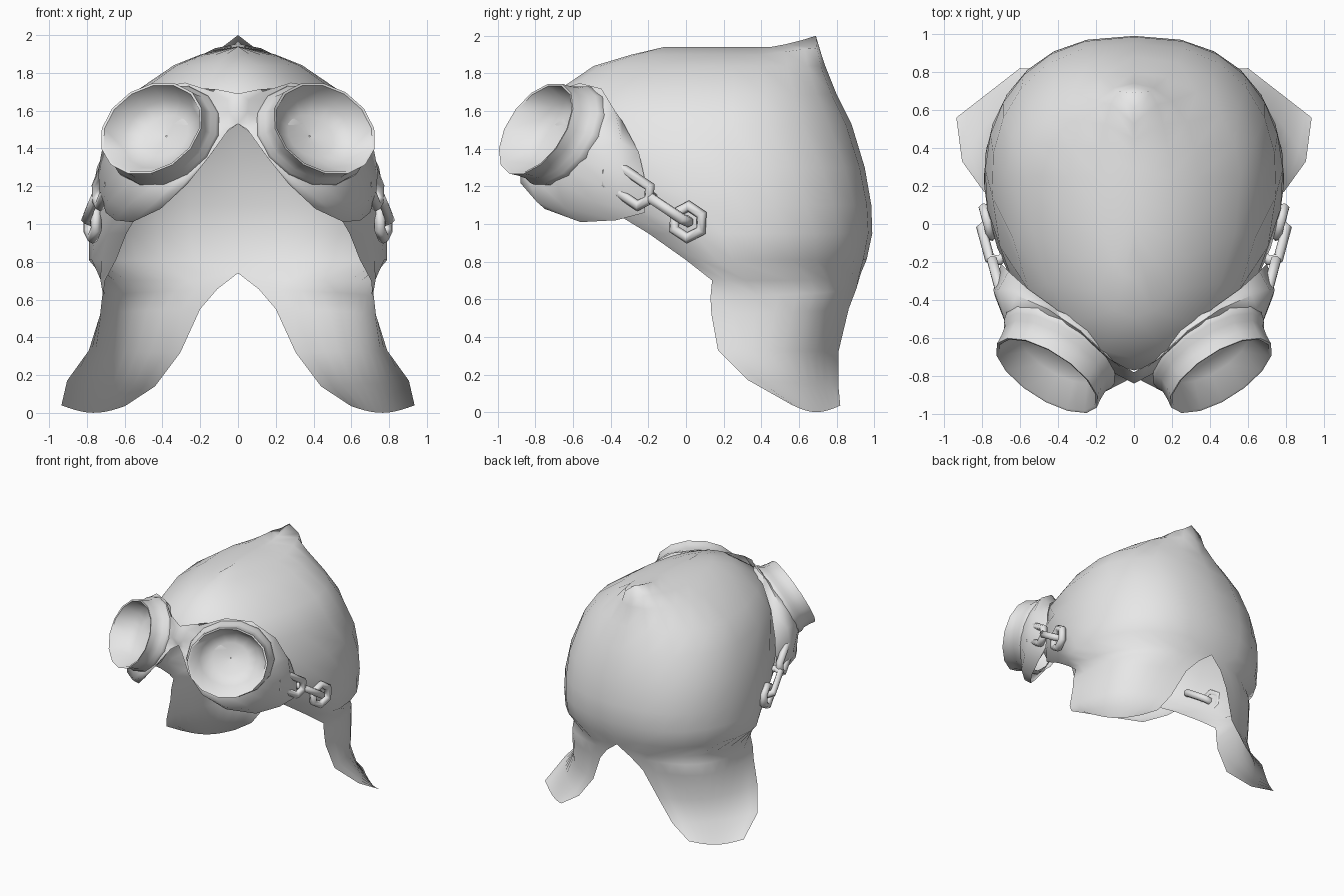
import bpy, bmesh, math
from mathutils import Vector

cube = bpy.data.objects.get("Cube")
if cube:
    bpy.data.objects.remove(cube, do_unlink=True)

grey = bpy.data.materials.new("plain grey")
grey.use_nodes = True
grey.diffuse_color = (0.8, 0.8, 0.8, 1)
grey.node_tree.nodes["Principled BSDF"].inputs["Base Color"].default_value = grey.diffuse_color


def finish(name, bm, angle=60):
    """Turn a +x half into a mirrored, smooth-shaded object."""
    mesh = bpy.data.meshes.new(name)
    bm.to_mesh(mesh)
    bm.free()
    obj = bpy.data.objects.new(name, mesh)
    bpy.context.collection.objects.link(obj)
    mesh.materials.append(grey)
    bpy.ops.object.select_all(action='DESELECT')
    obj.select_set(True)
    bpy.context.view_layer.objects.active = obj
    bpy.ops.object.shade_smooth_by_angle(angle=math.radians(angle))
    mirror = obj.modifiers.new("mirror", 'MIRROR')
    mirror.merge_threshold = 0.002


def loft(rows, closed=False):
    """Skin a list of equally long point rows."""
    bm = bmesh.new()
    grid = [[bm.verts.new(p) for p in row] for row in rows]
    count = len(rows[0])
    for upper, lower in zip(grid, grid[1:]):
        for j in range(count if closed else count - 1):
            k = (j + 1) % count
            bm.faces.new((upper[j], lower[j], lower[k], upper[k]))
    return bm


# Cap: crown ridge, dome rings down to the neck, then the flap rows
COLS = 10
MID_Y = 0.25
crown = [Vector((0, -0.12 + 0.81 * j / COLS, 1.94)) for j in range(COLS + 1)]
for j, lift in ((8, 0.015), (9, 0.035), (10, 0.06)):
    crown[j].z += lift
rows = [crown]
# height, half width, front reach, back reach, start angle, roundness
dome = [
    (1.90, 0.19, 0.54, 0.47, 0, 1.0), (1.84, 0.34, 0.74, 0.49, 0, 1.0),
    (1.69, 0.56, 0.96, 0.55, 0, 1.0), (1.53, 0.67, 1.02, 0.63, 0, 0.9),
    (1.30, 0.75, 0.98, 0.70, 20, 0.8), (1.10, 0.785, 0.85, 0.735, 35, 0.8),
    (0.95, 0.79, 0.625, 0.74, 44, 0.8), (0.81, 0.79, 0.40, 0.71, 51, 0.8),
    (0.70, 0.73, 0.43, 0.68, 75, 1.0),
]
for z, width, front, back, start, power in dome:
    row = []
    for j in range(COLS + 1):
        a = math.radians(start + (180 - start) * j / COLS)
        s, c = max(0, math.sin(a)), math.cos(a)
        reach = front if c > 0 else back
        row.append(Vector((width * s ** power, MID_Y - reach * c, z)))
    rows.append(row)
# broaden the foot of the peak
for j, lift, spread in ((7, 0.015, 1.0), (8, 0.03, 1.1), (9, 0.035, 1.45)):
    rows[1][j].z += lift
    rows[1][j].x *= spread
rows[-1][-1].z = 0.74
rows[-1][-2].z = 0.72

# front edge, back edge, outward bulge, dip
flap = [
    ((0.72, 0.13, 0.61), (0.11, 0.905, 0.655), 0.24, 0.0),
    ((0.73, 0.135, 0.52), (0.20, 0.865, 0.55), 0.21, 0.0),
    ((0.79, 0.17, 0.33), (0.305, 0.81, 0.32), 0.14, 0.0),
    ((0.905, 0.33, 0.17), (0.44, 0.81, 0.14), 0.05, 0.0),
    ((0.935, 0.56, 0.04), (0.60, 0.82, 0.035), 0.0, 0.037),
]
for fore, aft, bulge, dip in flap:
    row = []
    for j in range(COLS + 1):
        t = j / COLS
        push = Vector((0.73 * bulge, 0.68 * bulge, -dip)) * math.sin(math.pi * t)
        row.append(Vector(fore).lerp(Vector(aft), t) + push)
    rows.append(row)
finish("cap_with_flaps", loft(rows), 75)

# Goggle cups: slanted oval rings from the bowl, over the rim, to the collar
SQUASH = 0.88
axis = Vector((0.48, -0.75, 0.45)).normalized()
rim_centre = Vector((0.457, -0.795, 1.505))
collar_centre = Vector((0.39, -0.66, 1.47))
side = -axis.cross(Vector((0, 0, 1))).normalized()
rise = axis.cross(side).normalized()
rise *= math.copysign(1, rise.z)


def ring(t, radius, count=14):
    centre = rim_centre.lerp(collar_centre, t)
    return [centre + radius * (side * math.cos(a) + SQUASH * rise * math.sin(a))
            for a in (2 * math.pi * i / count for i in range(count))]


cup_profile = [(1.15, 0.004), (1.08, 0.14), (0.8, 0.235), (0.0, 0.297), (-0.02, 0.312),
               (0.3, 0.310), (0.65, 0.315), (0.85, 0.335), (1.1, 0.34), (1.35, 0.315)]
cup = loft([ring(t, r) for t, r in cup_profile], True)
bmesh.ops.recalc_face_normals(cup, faces=cup.faces)
finish("goggle_cups", cup, 50)

# Goggle frame: skin from the outline on the cap to the collar, joined at the nose
outline = [Vector(p) for p in (
    (0, -0.78, 1.69), (0.12, -0.715, 1.715), (0.28, -0.56, 1.72), (0.42, -0.44, 1.67),
    (0.56, -0.34, 1.55), (0.66, -0.25, 1.38), (0.70, -0.21, 1.20), (0.70, -0.22, 1.06),
    (0.65, -0.37, 1.02), (0.56, -0.56, 1.01), (0.41, -0.75, 1.08), (0.27, -0.865, 1.21),
    (0.15, -0.87, 1.36), (0.05, -0.83, 1.50), (0, -0.80, 1.53), (0, -0.84, 1.61))]
inner, middle = [], []
for p in outline:
    d = p - collar_centre
    u, v = d.dot(side), d.dot(rise) / SQUASH
    d = (side * u + SQUASH * rise * v) / math.hypot(u, v)
    q = collar_centre + d * 0.325
    inner.append(q)
    middle.append(p.lerp(q, 0.45) + (d * 0.05 + axis * 0.02) * min(1, p.x * 2))
frame = loft([outline, middle, inner], True)
bmesh.ops.recalc_face_normals(frame, faces=frame.faces)
finish("goggle_frame", frame, 75)

# Chain links on each side of the frame
along = Vector((0.22, 0.82, -0.55)).normalized()
outward = Vector((1, -0.25, 0))
outward = (outward - along * outward.dot(along)).normalized()


def link(name, centre, normal, radius, stretch, tube=0.03, sides=6):
    across = normal.cross(along)
    path = []
    for i in range(sides):
        a = 2 * math.pi * i / sides
        radial = along * math.cos(a) + across * math.sin(a)
        base = Vector(centre) + radial * radius + along * math.copysign(stretch, math.cos(a))
        path.append([base + tube * (radial * math.cos(b) + normal * math.sin(b))
                     for b in (2 * math.pi * k / 6 for k in range(6))])
    bm = loft(path + [path[0]], True)
    bmesh.ops.remove_doubles(bm, verts=bm.verts, dist=0.0001)
    bmesh.ops.recalc_face_normals(bm, faces=bm.faces)
    finish(name, bm, 75)


link("frame_link", (0.715, -0.31, 1.205), outward, 0.07, 0.07)
link("middle_link", (0.735, -0.09, 1.08), along.cross(outward), 0.055, 0.07)
link("end_link", (0.77, 0.01, 1.01), outward, 0.085, 0.0)
